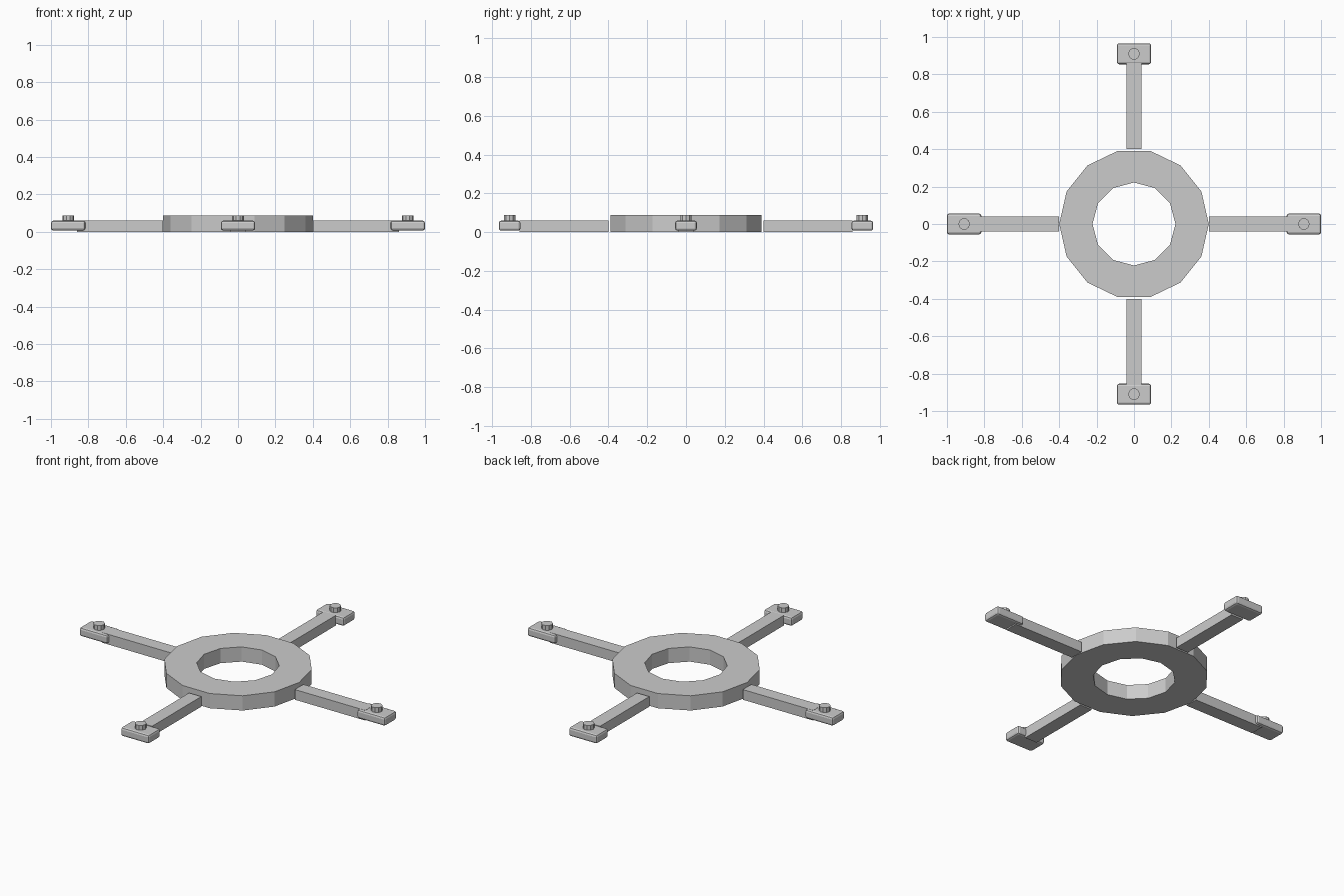
import bpy, bmesh
from math import cos, sin, pi

if "Cube" in bpy.data.objects:
    bpy.data.objects.remove(bpy.data.objects["Cube"])


def finish(name, bm):
    bmesh.ops.recalc_face_normals(bm, faces=bm.faces)
    me = bpy.data.meshes.new(name)
    bm.to_mesh(me)
    bm.free()
    ob = bpy.data.objects.new(name, me)
    bpy.context.collection.objects.link(ob)
    return ob


def prism(name, r, sides, z0, z1, x=0, y=0):
    bm = bmesh.new()
    ring = [bm.verts.new((x + r * cos(2 * pi * i / sides), y + r * sin(2 * pi * i / sides), z0))
            for i in range(sides)]
    face = bm.faces.new(ring)
    ext = bmesh.ops.extrude_face_region(bm, geom=[face])
    top = [v for v in ext["geom"] if isinstance(v, bmesh.types.BMVert)]
    bmesh.ops.translate(bm, verts=top, vec=(0, 0, z1 - z0))
    if face.is_valid is False or len(bm.faces) == sides + 1:
        bm.faces.new(ring)
    return finish(name, bm)


def box(name, x0, x1, y0, y1, z0, z1, bevel=0):
    bm = bmesh.new()
    bmesh.ops.create_cube(bm, size=1)
    for v in bm.verts:
        v.co = ((x0 + x1) / 2 + v.co.x * (x1 - x0),
                (y0 + y1) / 2 + v.co.y * (y1 - y0),
                (z0 + z1) / 2 + v.co.z * (z1 - z0))
    if bevel:
        bmesh.ops.bevel(bm, geom=bm.edges[:], offset=bevel, segments=2,
                        profile=0.5, affect='EDGES')
    return finish(name, bm)


# central ring: 14-sided disc with a 12-sided hole
hub = prism("hub_ring", 0.4, 14, 0, 0.087)
cutter = prism("hub_hole_cutter", 0.222, 12, -0.1, 0.2)
cutter.hide_render = True
cutter.hide_viewport = True
cut = hub.modifiers.new("hole", 'BOOLEAN')
cut.object = cutter
cut.operation = 'DIFFERENCE'
cut.solver = 'EXACT'

# four arms, each with an identically oriented foot pad and peg
for label, dx, dy in (("right", 1, 0), ("left", -1, 0), ("back", 0, 1), ("front", 0, -1)):
    a, b = 0.4, 0.86
    if dx:
        xs, ys = sorted((dx * a, dx * b)), (-0.04, 0.04)
    else:
        xs, ys = (-0.04, 0.04), sorted((dy * a, dy * b))
    box(label + "_arm", *xs, *ys, 0, 0.06)
    cx, cy = dx * 0.908, dy * 0.91
    box(label + "_pad", cx - 0.092, cx + 0.092, cy - 0.056, cy + 0.056, 0.007, 0.059, 0.012)
    prism(label + "_peg", 0.031, 10, 0.05, 0.087, cx, cy)
